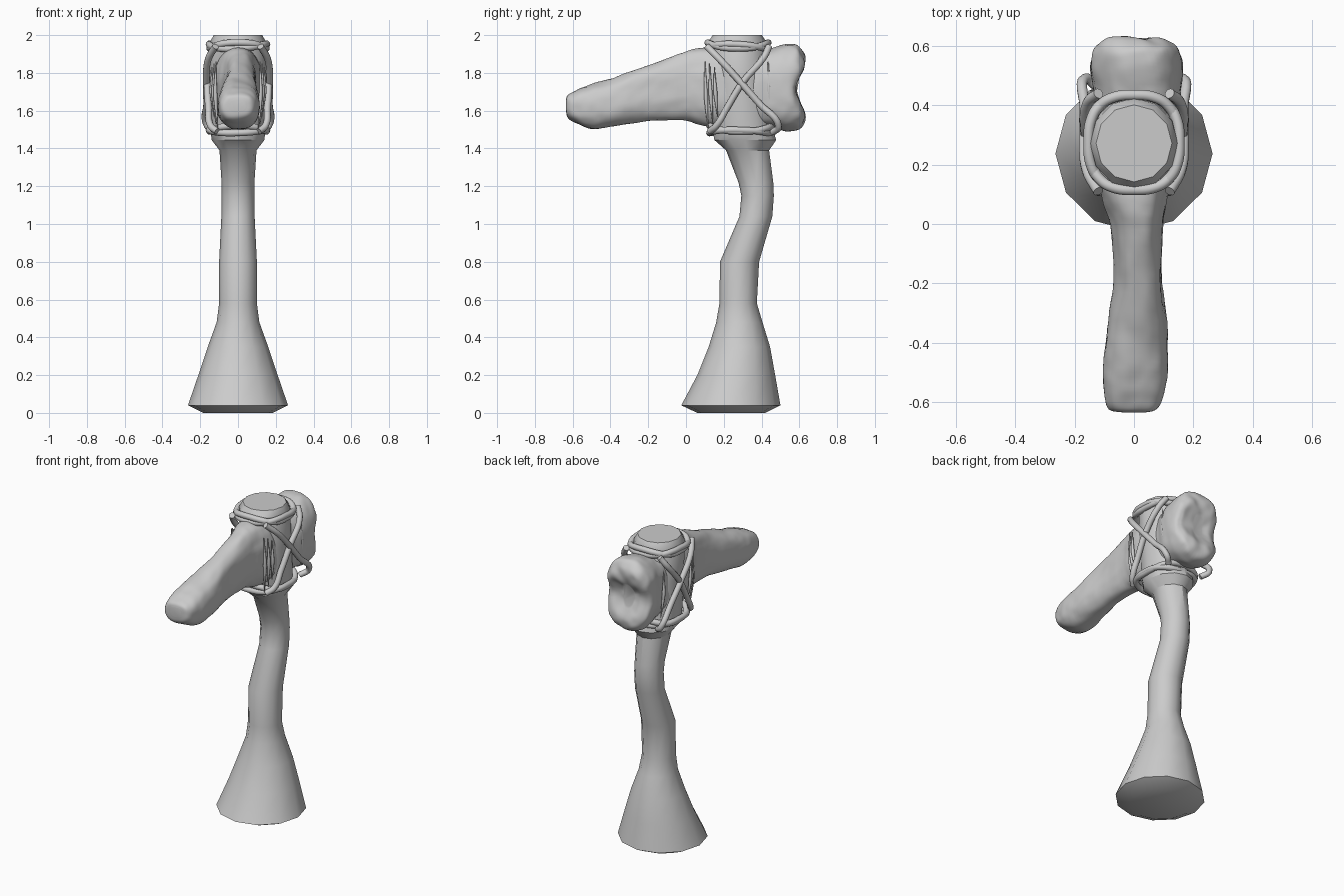
import bpy, bmesh, math
from mathutils import Vector, noise

if "Cube" in bpy.data.objects:
    bpy.data.objects.remove(bpy.data.objects["Cube"])


def loft(name, rings, angle):
    """Skin a list of closed point rings and cap both ends."""
    bm = bmesh.new()
    rows = [[bm.verts.new(p) for p in ring] for ring in rings]
    n = len(rows[0])
    for a, b in zip(rows, rows[1:]):
        for i in range(n):
            j = (i + 1) % n
            bm.faces.new((a[i], a[j], b[j], b[i]))
    bm.faces.new(rows[0][::-1])
    bm.faces.new(rows[-1])
    bmesh.ops.recalc_face_normals(bm, faces=bm.faces)
    me = bpy.data.meshes.new(name)
    bm.to_mesh(me)
    bm.free()
    ob = bpy.data.objects.new(name, me)
    bpy.context.collection.objects.link(ob)
    bpy.ops.object.select_all(action='DESELECT')
    bpy.context.view_layer.objects.active = ob
    ob.select_set(True)
    bpy.ops.object.shade_smooth_by_angle(angle=math.radians(angle))
    return ob


def rope(name, pts, cyclic=False, r=0.018):
    cu = bpy.data.curves.new(name, 'CURVE')
    cu.dimensions = '3D'
    cu.bevel_depth = r
    cu.bevel_resolution = 3
    cu.resolution_u = 6
    cu.use_fill_caps = True
    sp = cu.splines.new('BEZIER')
    sp.bezier_points.add(len(pts) - 1)
    sp.use_cyclic_u = cyclic
    for bp, p in zip(sp.bezier_points, pts):
        bp.co = p
        bp.handle_left_type = bp.handle_right_type = 'AUTO'
    ob = bpy.data.objects.new(name, cu)
    bpy.context.collection.objects.link(ob)
    return ob


def spow(v, e):
    return math.copysign(abs(v) ** e, v)


# Bent wooden handle: z, half width in x, y min, y max
profile = [(0, .185, .06, .42), (.04, .265, -.025, .50), (.2, .21, .06, .472), (.35, .16, .12, .445),
           (.48, .113, .16, .405), (.58, .10, .177, .375), (.8, .10, .18, .387), (1.04, .088, .283, .457),
           (1.15, .087, .293, .465), (1.22, .087, .278, .462), (1.39, .098, .212, .44),
           (1.445, .14, .15, .478), (1.5, .145, .14, .46), (1.75, .15, .13, .44),
           (1.965, .148, .118, .425), (2.0, .128, .142, .402)]
rings = []
for z, hx, y0, y1 in profile:
    rings.append([(hx * math.cos(k * math.pi / 6),
                   (y0 + y1) / 2 + (y1 - y0) / 2 * math.sin(k * math.pi / 6), z) for k in range(12)])
loft("handle", rings, 32)

# Stone head: y, z min, z max, x min, x max
stations = [(-.635, 1.60, 1.66, -.04, .04), (-.625, 1.565, 1.685, -.085, .075), (-.58, 1.535, 1.71, -.105, .098),
            (-.5, 1.508, 1.74, -.105, .112), (-.38, 1.52, 1.775, -.092, .113), (-.2, 1.545, 1.84, -.07, .095),
            (-.02, 1.55, 1.905, -.075, .098), (.08, 1.525, 1.93, -.105, .11), (.18, 1.51, 1.925, -.13, .13),
            (.35, 1.51, 1.91, -.13, .13), (.44, 1.51, 1.925, -.135, .155), (.53, 1.492, 1.95, -.148, .165),
            (.59, 1.50, 1.95, -.145, .16), (.62, 1.53, 1.92, -.125, .135), (.63, 1.58, 1.87, -.085, .095),
            (.625, 1.66, 1.78, -.03, .03)]


def catmull(p, i, t):
    a, b, c, d = (p[max(0, min(len(p) - 1, i + o))] for o in (-1, 0, 1, 2))
    return [.5 * (2 * q + (r - w) * t + (2 * w - 5 * q + 4 * r - s) * t * t + (3 * q - w - 3 * r + s) * t ** 3)
            for w, q, r, s in zip(a, b, c, d)]


rings = []
for i in range(len(stations) - 1):
    for k in range(6):
        y, z0, z1, x0, x1 = catmull(stations, i, k / 6)
        ring = []
        for m in range(64):
            a = 2 * math.pi * m / 64
            p = Vector(((x0 + x1) / 2 + (x1 - x0) / 2 * spow(math.cos(a), .8), y,
                        (z0 + z1) / 2 + (z1 - z0) / 2 * spow(math.sin(a), .8)))
            # shallow hollow across the striking face
            w = max(0, min(1, (y - .48) / .14))
            p.y -= .045 * w * math.exp(-((p.z - 1.71) / .09) ** 2)
            # chipped surface
            c = Vector(((x0 + x1) / 2, y, (z0 + z1) / 2))
            d = (p - c).normalized() if (p - c).length > 1e-5 else Vector((0, 0, 1))
            s = noise.noise(Vector((p.x * 9, p.y * 6, p.z * 9))) * .008 + noise.noise(p * 22) * .004
            p += d * s
            p.y += w * (noise.noise(p * 14) * .014)
            ring.append(p)
        rings.append(ring)
loft("stone_head", rings, 50)


# Rope rings around the top and bottom of the head
def ring_pts(z, amp, hx, yc, hy, phase=0):
    out = []
    for k in range(16):
        a = 2 * math.pi * k / 16
        out.append((hx * spow(math.cos(a), .75), yc + hy * spow(math.sin(a), .75),
                    z - amp * math.cos(2 * a + phase)))
    return out


rope("top_rope_upper", ring_pts(1.945, .015, .15, .275, .16), True)
rope("top_rope_lower", ring_pts(1.94, -.013, .153, .275, .158, .5), True)
rope("bottom_rope_upper", ring_pts(1.505, .015, .15, .29, .165), True)
rope("bottom_rope_lower", ring_pts(1.49, -.008, .153, .285, .16, .4), True)

# Crossed lashings and thin binding strands on both sides
for side, s in (("right", 1), ("left", -1)):
    rope(f"lashing_down_{side}", [(s * .12, .11, 1.94), (s * .158, .18, 1.87), (s * .168, .28, 1.76),
                                  (s * .166, .39, 1.635), (s * .163, .49, 1.52), (s * .12, .46, 1.485)])
    rope(f"lashing_up_{side}", [(s * .12, .44, 1.94), (s * .155, .41, 1.88), (s * .163, .30, 1.75),
                                (s * .156, .22, 1.62), (s * .145, .16, 1.52), (s * .11, .125, 1.49)])
    for k, (x, y, z, h) in enumerate([(.112, .105, 1.68, .18), (.122, .13, 1.69, .16),
                                      (.132, .155, 1.70, .13), (.140, .44, 1.71, .15)]):
        ob = rope(f"binding_strand_{side}_{k}", [(s * (x + .005), y - .005, z + h), (s * (x + .008), y, z),
                                                 (s * (x - .005), y + .012, z - h)], r=.011)
        for bp, rad in zip(ob.data.splines[0].bezier_points, (.2, 1, .2)):
            bp.radius = rad
